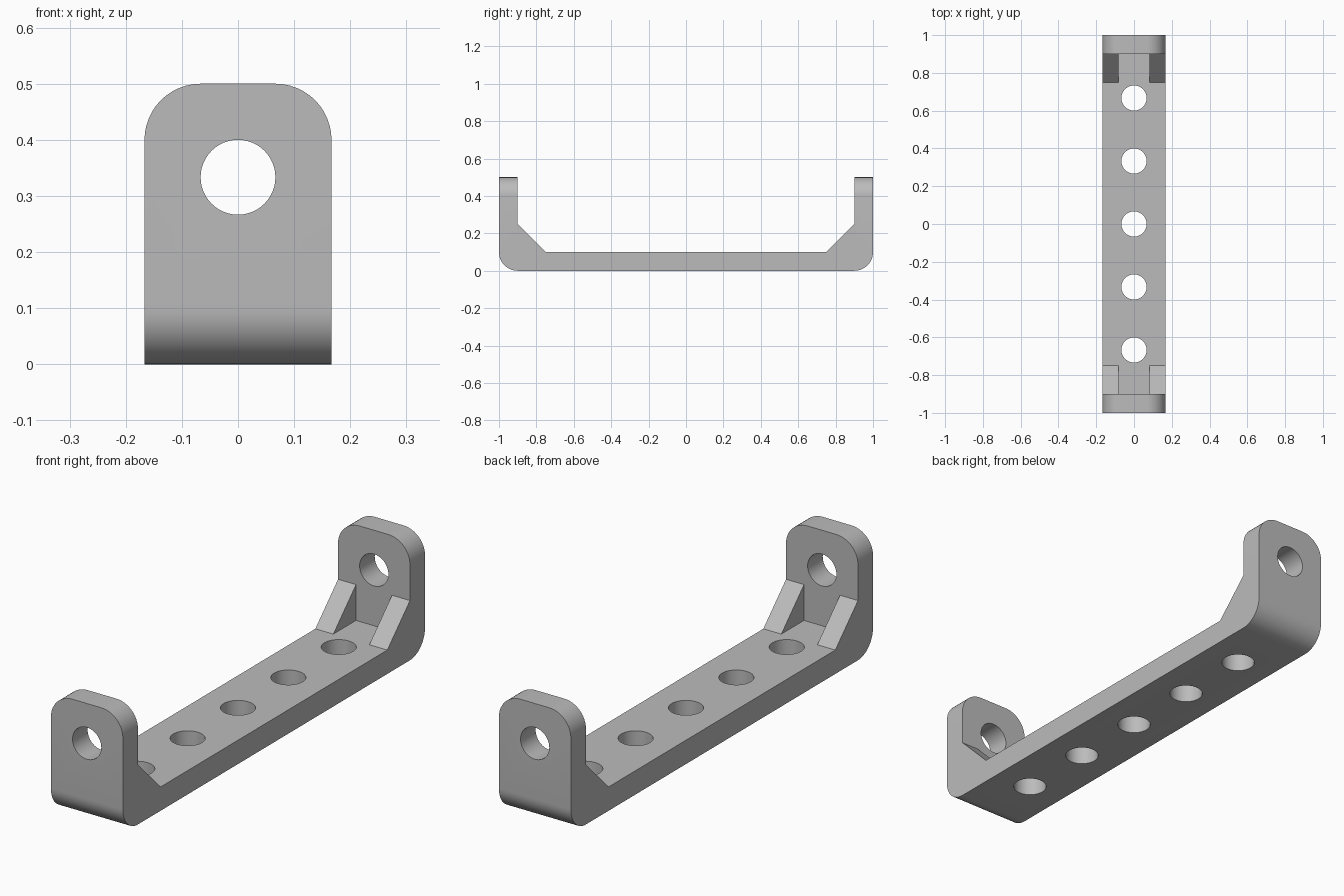
import bpy, bmesh, math
from mathutils import Matrix, Vector

if "Cube" in bpy.data.objects:
    bpy.data.objects.remove(bpy.data.objects["Cube"])

W = 1 / 6          # half width
T = 0.1            # plate thickness, also the corner radius
HOLE = 1 / 15      # hole radius
H = 0.5            # end plate height

grey = bpy.data.materials.new("plain grey")
grey.use_nodes = True
colour = (0.5, 0.5, 0.5, 1)
grey.diffuse_color = colour
grey.node_tree.nodes["Principled BSDF"].inputs["Base Color"].default_value = colour


def make_object(name, bm, helper=False):
    bmesh.ops.recalc_face_normals(bm, faces=bm.faces)
    mesh = bpy.data.meshes.new(name)
    bm.to_mesh(mesh)
    bm.free()
    mesh.materials.append(grey)
    obj = bpy.data.objects.new(name, mesh)
    bpy.context.collection.objects.link(obj)
    obj.hide_render = helper
    return obj


# Bracket: side profile with sloped inner corners, extruded across the width
half = [(1, 0), (1, H), (1 - T, H), (1 - T, 0.25), (0.75, T)]
profile = half + [(-y, z) for y, z in reversed(half)]
bm = bmesh.new()
face = bm.faces.new([bm.verts.new((-W, y, z)) for y, z in profile])
side = bmesh.ops.extrude_face_region(bm, geom=[face])["geom"]
bmesh.ops.translate(bm, vec=(2 * W, 0, 0),
                    verts=[v for v in side if isinstance(v, bmesh.types.BMVert)])


# Round the top corners of the end plates and the outer bottom bends
def is_rounded(edge):
    a, b = (v.co for v in edge.verts)
    along = b - a
    top = min(a.z, b.z) > H - 0.01 and abs(along.y) > 0.05
    bend = max(a.z, b.z) < 0.01 and abs(along.x) > 0.05
    return top or bend


bmesh.ops.bevel(bm, geom=[e for e in bm.edges if is_rounded(e)], offset=T,
                segments=12, profile=0.5, affect='EDGES')
bracket = make_object("bracket", bm)

# Slot cutter: clears the middle so that the slopes remain as side gussets
bm = bmesh.new()
bmesh.ops.create_cube(bm, size=1, matrix=Matrix.Translation((0, 0, T + 0.5))
                      @ Matrix.Diagonal((W, 2 * (1 - T), 1, 1)))
cutters = [make_object("slot_cutter", bm, True)]

# Hole cutters: five through the base, one through both end plates
bm = bmesh.new()
for i in range(-2, 3):
    bmesh.ops.create_cone(bm, cap_ends=True, segments=48, radius1=HOLE, radius2=HOLE,
                          depth=0.4, matrix=Matrix.Translation((0, i / 3, 0)))
cutters.append(make_object("base_hole_cutter", bm, True))
bm = bmesh.new()
bmesh.ops.create_cone(bm, cap_ends=True, segments=48, radius1=HOLE, radius2=HOLE, depth=3,
                      matrix=Matrix.Translation((0, 0, 1 / 3))
                      @ Matrix.Rotation(math.pi / 2, 4, 'X'))
cutters.append(make_object("end_hole_cutter", bm, True))

bpy.ops.object.select_all(action='DESELECT')
bracket.select_set(True)
bpy.context.view_layer.objects.active = bracket
for cutter in cutters:
    mod = bracket.modifiers.new(cutter.name, 'BOOLEAN')
    mod.operation = 'DIFFERENCE'
    mod.solver = 'EXACT'
    mod.object = cutter
    bpy.ops.object.modifier_apply(modifier=mod.name)
    bpy.data.objects.remove(cutter)

bpy.ops.object.shade_smooth_by_angle(angle=math.radians(30))
